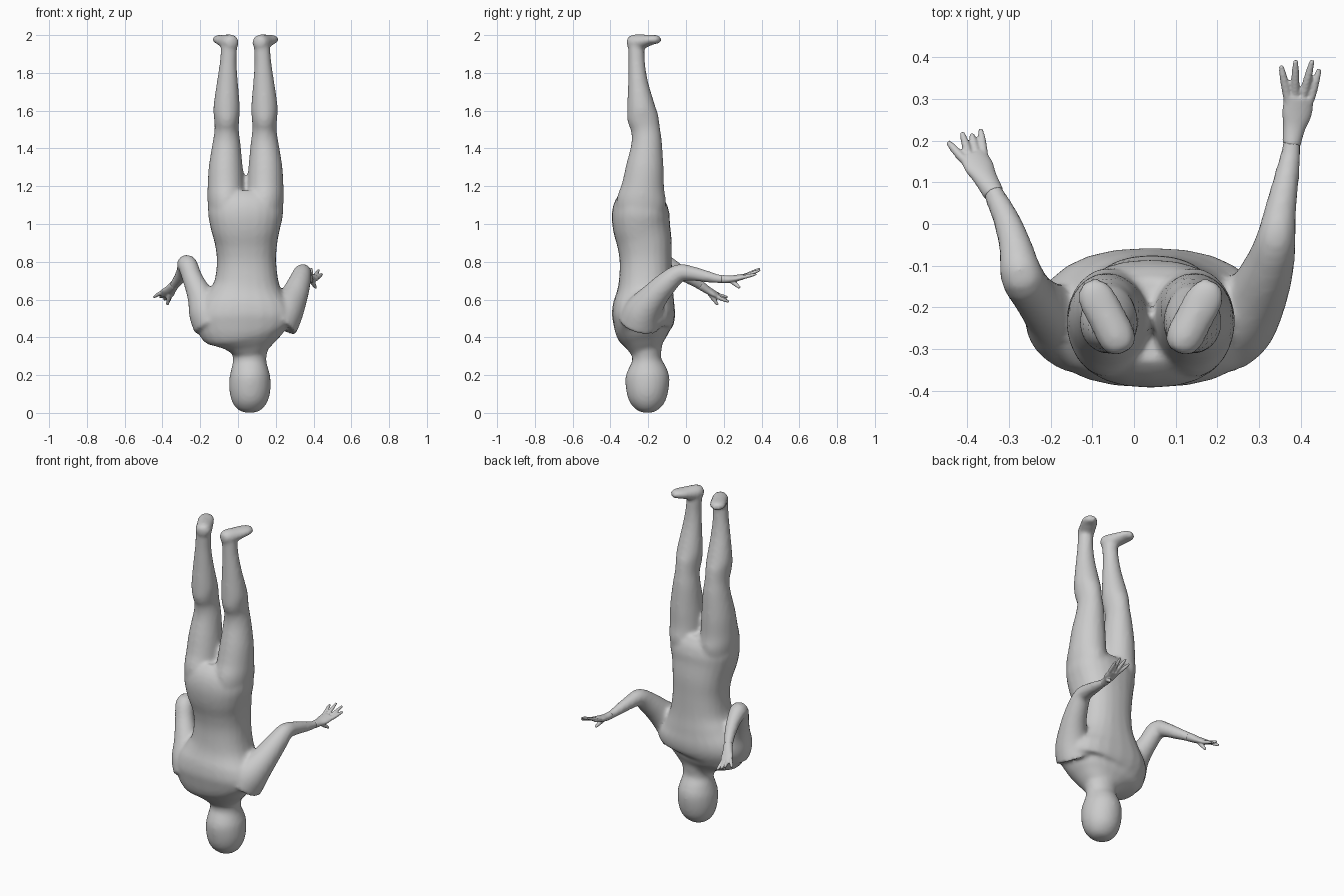
import bpy, bmesh, math
from mathutils import Vector

AXIS = 0.04  # x of the body's centre line


def smooth_rings(rings, steps=4):
    """Catmull-Rom resampling of (x, y, z, ra, rb) rings."""
    out = []
    for i in range(len(rings) - 1):
        p0, p1 = rings[max(i - 1, 0)], rings[i]
        p2, p3 = rings[i + 1], rings[min(i + 2, len(rings) - 1)]
        for k in range(steps):
            t = k / steps
            out.append([0.5 * (2 * b + (c - a) * t + (2 * a - 5 * b + 4 * c - d) * t * t
                               + (3 * b - a - 3 * c + d) * t ** 3)
                        for a, b, c, d in zip(p0, p1, p2, p3)])
    return out + [list(rings[-1])]


def loft(bm, rings, hint=(1, 0, 0), power=2.0, sides=24):
    """Closed tube through the rings; the first radius lies along the hint."""
    rings = smooth_rings(rings)
    centres = [Vector(r[:3]) for r in rings]
    loops = []
    for i, r in enumerate(rings):
        t = (centres[min(i + 1, len(rings) - 1)] - centres[max(i - 1, 0)]).normalized()
        h = Vector(hint)
        a = (h - t * h.dot(t)).normalized()
        b = t.cross(a)
        loop = []
        for k in range(sides):
            c, s = math.cos(2 * math.pi * k / sides), math.sin(2 * math.pi * k / sides)
            u = math.copysign(abs(c) ** (2 / power), c)
            v = math.copysign(abs(s) ** (2 / power), s)
            loop.append(bm.verts.new(centres[i] + a * u * r[3] + b * v * r[4]))
        loops.append(loop)
    faces = [bm.faces.new(loops[0]), bm.faces.new(loops[-1])]
    for l0, l1 in zip(loops, loops[1:]):
        for k in range(sides):
            j = (k + 1) % sides
            faces.append(bm.faces.new((l0[k], l0[j], l1[j], l1[k])))
    bmesh.ops.recalc_face_normals(bm, faces=faces)


def finish(bm, name, voxel, iterations):
    """Fuse the overlapping tubes into one smooth skin."""
    mesh = bpy.data.meshes.new(name)
    bm.to_mesh(mesh)
    bm.free()
    ob = bpy.data.objects.new(name, mesh)
    bpy.context.collection.objects.link(ob)
    rm = ob.modifiers.new("fuse", 'REMESH')
    rm.mode = 'VOXEL'
    rm.voxel_size = voxel
    rm.use_smooth_shade = True
    sm = ob.modifiers.new("soften", 'SMOOTH')
    sm.factor = 0.5
    sm.iterations = iterations
    return ob


body = bmesh.new()

# head and neck, crown at the bottom
loft(body, [(.062, -.205, .002, .03, .03), (.062, -.205, .02, .066, .062),
            (.062, -.205, .06, .094, .095), (.063, -.205, .12, .109, .112),
            (.063, -.204, .19, .108, .116), (.062, -.205, .24, .096, .099),
            (.062, -.208, .285, .088, .077), (.06, -.212, .34, .1, .085),
            (.05, -.22, .42, .12, .11)])

# torso from shoulders to pelvis
loft(body, [(.058, -.215, .325, .095, .08), (.055, -.22, .36, .14, .1),
            (.05, -.225, .395, .195, .125), (.042, -.23, .44, .25, .148),
            (.04, -.226, .5, .272, .166), (.04, -.223, .56, .255, .165),
            (.042, -.217, .62, .21, .153), (.045, -.214, .69, .172, .142),
            (.045, -.213, .8, .157, .138), (.043, -.22, .9, .166, .145),
            (.04, -.236, .99, .187, .152), (.04, -.24, 1.06, .199, .152),
            (.04, -.236, 1.12, .19, .135), (.04, -.23, 1.165, .15, .1)], power=2.35)

# legs and feet, mirrored about the body axis
LEG = [(.095, -.24, 1.06, .1, .13), (.102, -.235, 1.13, .1, .13),
       (.104, -.228, 1.2, .097, .113), (.105, -.218, 1.3, .09, .1),
       (.101, -.208, 1.42, .075, .082), (.1, -.214, 1.5, .064, .077),
       (.1, -.228, 1.56, .067, .083), (.1, -.238, 1.62, .07, .074),
       (.096, -.254, 1.75, .056, .053), (.092, -.261, 1.85, .045, .044),
       (.088, -.263, 1.92, .043, .043), (.085, -.265, 1.975, .04, .042)]
FOOT = [(.064, -.308, 1.962, .02, .02), (.07, -.295, 1.962, .036, .037),
        (.082, -.27, 1.962, .041, .046), (.105, -.225, 1.967, .036, .046),
        (.13, -.178, 1.976, .026, .046), (.144, -.15, 1.977, .022, .034),
        (.15, -.138, 1.978, .014, .016)]
for s in (-1, 1):
    loft(body, [(AXIS + s * r[0], *r[1:]) for r in LEG])
    loft(body, [(AXIS + s * r[0], *r[1:]) for r in FOOT], hint=(0, 0, 1))

# arms: x, y, z, radius
LEFT_ARM = [(-.13, -.245, .48, .115), (-.165, -.235, .54, .1), (-.2, -.21, .62, .07),
            (-.24, -.17, .71, .054), (-.269, -.125, .787, .052), (-.283, -.06, .762, .041),
            (-.302, .0, .724, .034), (-.325, .05, .693, .028), (-.347, .093, .664, .023)]
RIGHT_ARM = [(.21, -.245, .48, .115), (.25, -.225, .54, .1), (.295, -.17, .615, .075),
             (.325, -.1, .69, .06), (.341, -.035, .74, .048), (.351, .03, .738, .039),
             (.366, .11, .722, .031), (.376, .17, .71, .024), (.38, .215, .707, .021)]
for arm in (LEFT_ARM, RIGHT_ARM):
    loft(body, [(*r, r[3]) for r in arm])
finish(body, "body", .011, 6)


def hand(name, palm, across, fingers, thumb):
    """Palm slab, four fingers fanning from the knuckle line, and a thumb."""
    bm = bmesh.new()
    loft(bm, palm, hint=across)
    knuckle, w = Vector(palm[-1][:3]), Vector(across).normalized()
    root = Vector(palm[1][:3])
    for i, tip in enumerate(fingers):
        base = knuckle + w * (i - 1.5) * .019
        tip = Vector(tip)
        start = base.lerp(root, .3)
        loft(bm, [(*start, .011, .011), (*base, .011, .011),
                  (*base.lerp(tip, .6), .0095, .0095), (*tip, .006, .006)], hint=across, sides=10)
    tip = Vector(thumb)
    loft(bm, [(*root, .014, .014), (*root.lerp(tip, .55), .012, .012),
              (*tip, .007, .007)], hint=across, sides=10)
    finish(bm, name, .004, 3)


hand("left_hand",
     [(-.336, .072, .679, .025, .025), (-.358, .112, .652, .03, .02),
      (-.372, .138, .637, .037, .017), (-.387, .165, .622, .035, .014)],
     (.08, .02, -.035),
     [(-.447, .197, .612), (-.413, .22, .612), (-.39, .217, .598), (-.368, .227, .588)],
     (-.374, .168, .572))
hand("right_hand",
     [(.378, .19, .708, .022, .022), (.384, .23, .708, .027, .019),
      (.391, .265, .713, .036, .017), (.396, .305, .722, .036, .014)],
     (1, -.1, -.15),
     [(.353, .38, .752), (.388, .393, .765), (.428, .393, .757), (.445, .372, .735)],
     (.412, .285, .662))
